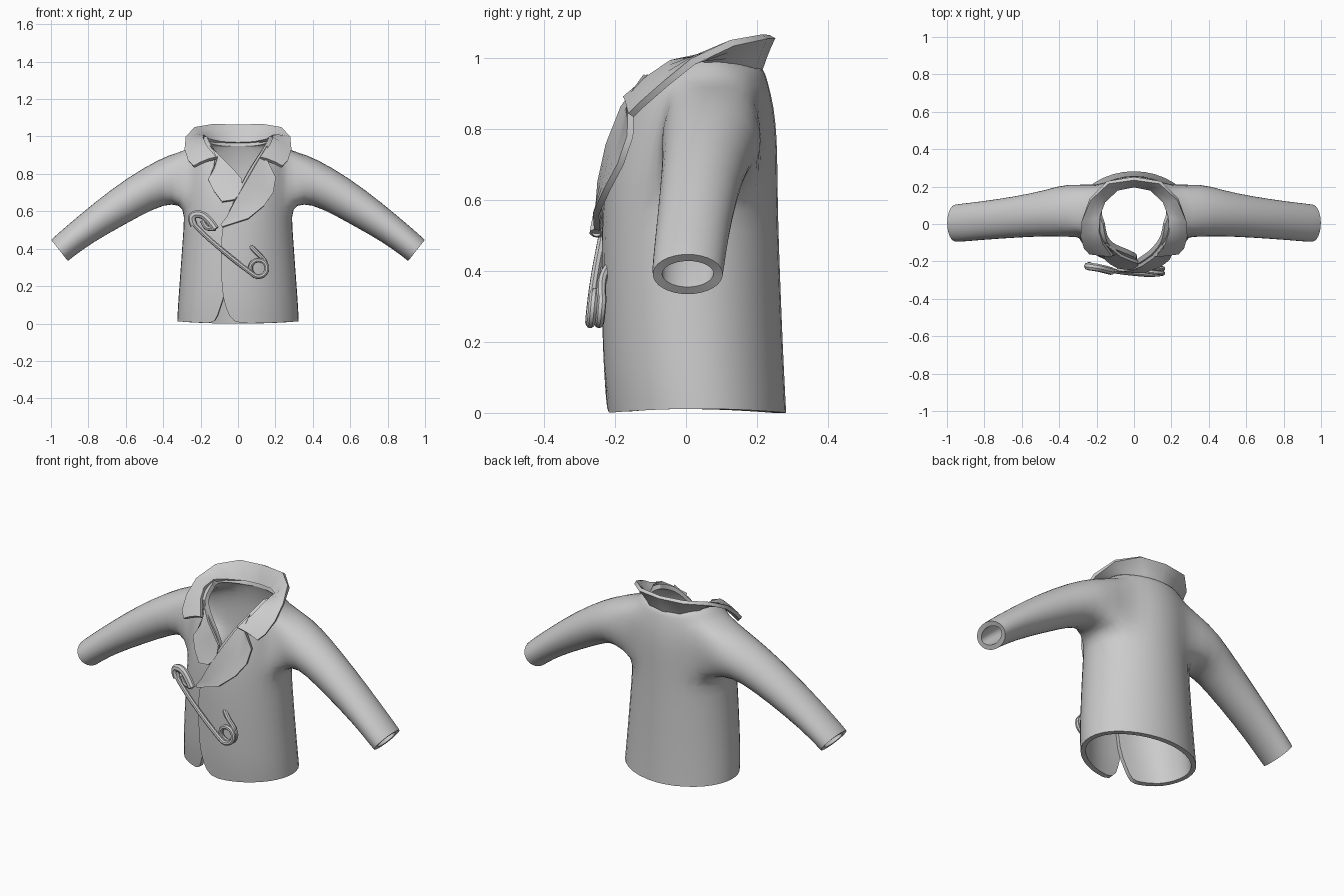
import bpy, math
from mathutils import Vector

if "Cube" in bpy.data.objects:
    bpy.data.objects.remove(bpy.data.objects["Cube"])

# Coat rows: z, half width, front y, back y, right panel edge x, left panel edge x
ROWS = [(.0, .33, -.215, .287, -.03, -.12), (.08, .327, -.226, .283, -.065, -.10),
        (.18, .32, -.234, .278, -.09, -.06), (.38, .305, -.238, .27, -.09, -.05),
        (.52, .295, -.237, .265, -.09, -.04), (.62, .29, -.23, .263, -.035, .0),
        (.70, .288, -.218, .262, .0, .02), (.78, .287, -.198, .26, .035, .01),
        (.86, .285, -.174, .252, .085, -.07), (.93, .265, -.15, .235, .13, -.13),
        (.97, .235, -.12, .222, .155, -.155), (1.0, .19, -.07, .208, .165, -.165)]
SIDE = [65, 82, 100, 118, 138, 160, 180]


def finish(ob, angle=40):
    bpy.ops.object.select_all(action='DESELECT')
    ob.select_set(True)
    bpy.context.view_layer.objects.active = ob
    bpy.ops.object.convert(target='MESH')
    bpy.ops.object.shade_smooth_by_angle(angle=math.radians(angle))


def mesh_part(name, verts, faces, thick, levels=0, offset=-1):
    me = bpy.data.meshes.new(name)
    me.from_pydata([tuple(v) for v in verts], [], faces)
    ob = bpy.data.objects.new(name, me)
    bpy.context.collection.objects.link(ob)
    if levels:
        sub = ob.modifiers.new("smooth", 'SUBSURF')
        sub.levels = sub.render_levels = levels
    sol = ob.modifiers.new("cloth", 'SOLIDIFY')
    sol.thickness, sol.offset = thick, offset
    finish(ob)


def front_y(x, z):
    """y of the coat front at a given x and z"""
    for p, q in zip(ROWS, ROWS[1:]):
        if z <= q[0]:
            break
    t = (z - p[0]) / (q[0] - p[0])
    a, f, b = (p[i] + (q[i] - p[i]) * t for i in (1, 2, 3))
    return (f + b) / 2 - (b - f) / 2 * math.sqrt(max(0, 1 - (x / a) ** 2))


# Coat body: open grid running from the right front edge round the back to the left
verts, faces = [], []
COLS = 21
for i, (z, a, f, b, xr, xl) in enumerate(ROWS):
    for j in range(COLS):
        side = 1 if j <= 10 else -1
        k = j if j <= 10 else 20 - j
        start = math.degrees(math.asin((xr if side > 0 else -xl) / a))
        deg = start + (65 - start) * k / 4 if k < 4 else SIDE[k - 4]
        t = math.radians(deg)
        y = (f + b) / 2 - (b - f) / 2 * math.cos(t)
        if z < .9:
            y += max(0, 1 - k / 3) * (-.008 if side > 0 else .02)
        zz = z
        if i == len(ROWS) - 1:
            zz -= .03 * max(0, -math.cos(t))
        if i == 0:
            zz += .012 * math.sin(t) ** 2
        verts.append((side * a * math.sin(t), y, zz))


def hole(i, j):
    return 5 <= i < 9 and (4 <= j < 8 or 12 <= j < 16)


for i in range(len(ROWS) - 1):
    for j in range(COLS - 1):
        if not hole(i, j):
            n = i * COLS + j
            faces.append((n, n + 1, n + COLS + 1, n + COLS))

# Sleeves: rings given by top x,z, bottom x,z, centre y, y radius
RINGS = [(.36, .91, .35, .64, .075, .148), (.50, .84, .44, .618, .058, .125),
         (.68, .72, .61, .525, .036, .112), (.86, .572, .78, .43, .017, .105),
         (.98, .468, .885, .352, .006, .104), (1.0, .448, .908, .333, .005, .101)]
for side, c0 in ((1, 4), (-1, 12)):
    loop = [(5, c0 + k) for k in range(4)] + [(5 + k, c0 + 4) for k in range(4)]
    loop += [(9, c0 + 4 - k) for k in range(4)] + [(9 - k, c0) for k in range(4)]
    prev = [i * COLS + j for i, j in loop]
    for xt, zt, xb, zb, yc, ry in RINGS:
        ring = []
        for k in range(16):
            t = math.radians(-135 + 22.5 * k)
            s = math.sin(t) / 2
            ring.append(len(verts))
            verts.append((side * ((xt + xb) / 2 + (xt - xb) * s),
                          yc + side * ry * math.cos(t),
                          (zt + zb) / 2 + (zt - zb) * s))
        for k in range(16):
            m = (k + 1) % 16
            faces.append((prev[k], prev[m], ring[m], ring[k]))
        prev = ring
mesh_part("coat_body", verts, faces, .026, 1)


def strip(name, inner, outer, thick, bulge=0, across=3):
    """Cloth strip between two rows of points"""
    vs, fs = [], []
    for p, q in zip(inner, outer):
        for s in range(across + 1):
            u = s / across
            v = Vector(p).lerp(Vector(q), u)
            v.z += bulge * math.sin(math.pi * u)
            vs.append(v)
    w = across + 1
    for i in range(len(inner) - 1):
        for s in range(across):
            n = i * w + s
            fs.append((n, n + 1, n + w + 1, n + w))
    mesh_part(name, vs, fs, thick, 0, 0)


def on_coat(pts, off):
    return [(x, front_y(x, z) - off, z) for x, z in pts]


# Lapels
strip("right_lapel",
      on_coat([(.155, .95), (.10, .86), (.04, .755), (-.02, .65), (-.06, .57), (-.092, .53)], .016),
      on_coat([(.15, .89), (.2, .78), (.187, .7), (.14, .63), (.055, .56), (-.085, .515)], .024), .018)
strip("left_lapel",
      on_coat([(-.15, .95), (-.07, .87), (-.02, .82), (.022, .77), (.02, .70)], .004),
      on_coat([(-.10, .89), (-.16, .77), (-.13, .71), (-.085, .65), (-.02, .66)], .016), .016)

# Collar: half outline, mirrored to the other side
IN = [(0, .205, .965), (.09, .187, .968), (.16, .12, .98), (.185, .04, .998),
      (.185, -.04, .985), (.165, -.1, .945), (.115, -.17, .885)]
OUT = [(0, .243, 1.06), (.14, .222, 1.06), (.235, .13, 1.042), (.278, .02, .99),
       (.282, -.06, .925), (.264, -.125, .868), (.235, -.155, .838)]


def both(pts):
    return [(-x, y, z) for x, y, z in reversed(pts[1:])] + pts


strip("collar", both(IN), both(OUT), .02, .006)


def tube(name, pts, radius):
    cu = bpy.data.curves.new(name, 'CURVE')
    cu.dimensions = '3D'
    cu.bevel_depth, cu.bevel_resolution, cu.use_fill_caps = radius, 2, True
    cu.resolution_u = 4
    sp = cu.splines.new('NURBS')
    sp.points.add(len(pts) - 1)
    for p, c in zip(sp.points, pts):
        p.co = (*c, 1)
    sp.order_u, sp.use_endpoint_u = 3, True
    ob = bpy.data.objects.new(name, cu)
    bpy.context.collection.objects.link(ob)
    finish(ob)


# Safety pin: long wire, coil, and the short wire that dives into the cloth
coil = []
for k in range(21):
    t = math.radians(232 + k * 26.5)
    coil.append((.11 + .045 * math.cos(t), -.272 + .0018 * k, .295 + .045 * math.sin(t)))
tube("pin_wire", [(-.245, -.225, .545), (-.22, -.232, .51), (-.07, -.258, .378)] + coil
     + [(.145, -.24, .335), (.085, -.235, .395), (.06, -.21, .42)], .013)
tube("pin_cap", [(-.235, -.225, .525), (-.26, -.225, .575), (-.2, -.232, .59),
                 (-.15, -.244, .55), (-.12, -.252, .505)], .021)
tube("pin_cap_fold", [(-.12, -.252, .51), (-.16, -.246, .505), (-.18, -.24, .525),
                      (-.19, -.238, .55)], .014)
